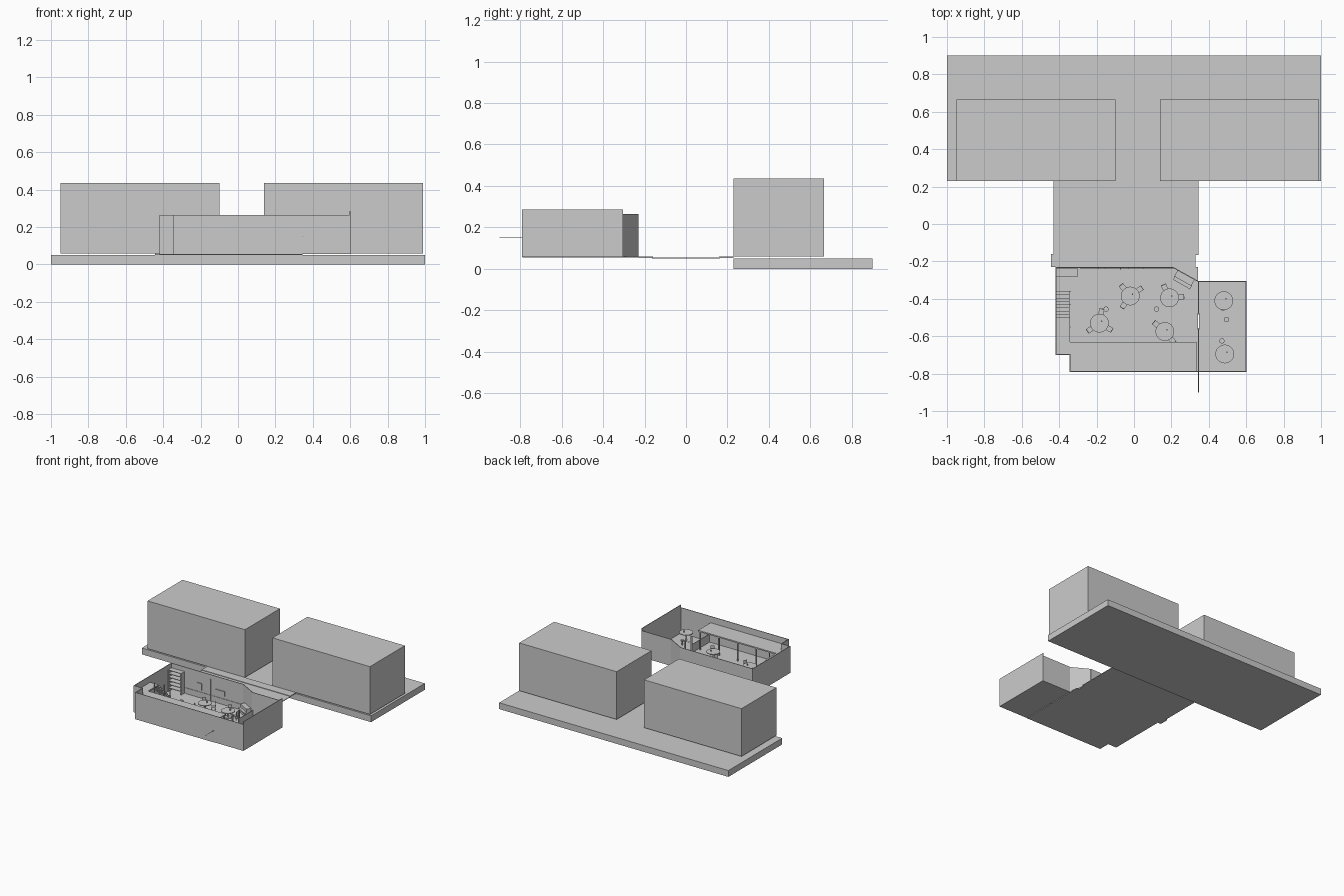
import bpy
from math import radians, cos, sin, atan2, hypot


def box(name, x0, x1, y0, y1, z0, z1, rot=0.0):
    bpy.ops.mesh.primitive_cube_add(
        size=1, location=((x0 + x1) / 2, (y0 + y1) / 2, (z0 + z1) / 2), rotation=(0, 0, rot))
    o = bpy.context.object
    o.name = name
    o.scale = (x1 - x0, y1 - y0, z1 - z0)
    return o


def cyl(name, x, y, z0, z1, r, sides=20):
    bpy.ops.mesh.primitive_cylinder_add(
        vertices=sides, radius=r, depth=z1 - z0, location=(x, y, (z0 + z1) / 2))
    o = bpy.context.object
    o.name = name
    bpy.ops.object.shade_smooth_by_angle()
    return o


def wall(name, p, q, z0, z1, t=0.005):
    cx, cy = (p[0] + q[0]) / 2, (p[1] + q[1]) / 2
    half = hypot(q[0] - p[0], q[1] - p[1]) / 2 + t / 2
    return box(name, cx - half, cx + half, cy - t / 2, cy + t / 2, z0, z1,
               atan2(q[1] - p[1], q[0] - p[0]))


# Far block with two plain buildings
box("far_ground_slab", -1, 1, 0.23, 0.90, 0, 0.05)
box("building_left", -0.95, -0.10, 0.23, 0.665, 0.058, 0.435)
box("building_right", 0.14, 0.99, 0.23, 0.665, 0.058, 0.435)

# Street between the buildings and the bar
box("road", -0.43, 0.345, -0.165, 0.165, 0.049, 0.054)
box("far_pavement", -0.43, 0.345, 0.16, 0.23, 0.051, 0.058)
box("near_pavement", -0.445, 0.33, -0.23, -0.16, 0.051, 0.06)

# Floors
FLOOR = 0.06
box("main_floor", -0.345, 0.343, -0.79, -0.30, 0.054, FLOOR)
box("left_floor", -0.42, -0.345, -0.70, -0.23, 0.054, FLOOR)
box("back_floor", -0.345, 0.343, -0.30, -0.23, 0.054, FLOOR)
box("side_room_floor", 0.348, 0.60, -0.79, -0.305, 0.056, 0.064)

# Outer walls, following the footprint
TOP = 0.265
path = [(0.598, -0.788), (-0.343, -0.788), (-0.343, -0.698), (-0.418, -0.698),
        (-0.418, -0.233), (0.21, -0.233), (0.343, -0.307), (0.598, -0.307)]
for i, (p, q) in enumerate(zip(path, path[1:])):
    wall(f"outer_wall_{i}", p, q, 0.056, TOP)
wall("side_room_wall", (0.598, -0.788), (0.598, -0.307), 0.078, 0.285)
wall("side_room_plinth", (0.598, -0.788), (0.598, -0.307), 0.056, 0.078)

# Low partition with a doorway between the rooms
for i, (a, b) in enumerate([(-0.785, -0.56), (-0.48, -0.31)]):
    wall(f"partition_{i}", (0.345, a), (0.345, b), FLOOR, 0.125, 0.004)
for i, y in enumerate((-0.56, -0.48)):
    box(f"door_post_{i}", 0.339, 0.349, y - 0.004, y + 0.004, FLOOR, 0.19)
rod = cyl("sign_rod", 0.345, -0.845, 0.09, 0.20, 0.0015, 8)
rod.rotation_euler = (radians(90), 0, 0)
rod.location.z = 0.15

# Balcony along the front and left, with posts
box("balcony_front", -0.345, 0.335, -0.787, -0.63, 0.205, 0.215)
box("balcony_left", -0.417, -0.343, -0.697, -0.50, 0.205, 0.215)
for i in range(5):
    x = -0.33 + i * 0.163
    box(f"balcony_post_{i}", x - 0.004, x + 0.004, -0.642, -0.634, FLOOR, 0.205)

# Stairs along the left wall
n = 8
for i in range(n):
    y = -0.36 - i * 0.0175
    z = FLOOR + (i + 1) * 0.145 / n
    box(f"stair_tread_{i}", -0.415, -0.345, y - 0.02, y, z - 0.005, z)
for i, (y, h) in enumerate([(-0.36, 0.12), (-0.43, 0.19), (-0.55, 0.25)]):
    box(f"stair_post_{i}", -0.345, -0.339, y - 0.003, y + 0.003, FLOOR, h)

# Tall shelf unit in the back left corner
for i in range(6):
    z = 0.085 + i * 0.028
    box(f"shelf_{i}", -0.414, -0.30, -0.28, -0.238, z, z + 0.005)
for i, x in enumerate((-0.414, -0.304)):
    box(f"shelf_side_{i}", x, x + 0.004, -0.28, -0.238, FLOOR, 0.23)

# Panels on the back wall
box("back_wall_lining", -0.29, 0.21, -0.239, -0.235, FLOOR, 0.105)
box("wall_picture_small", -0.19, -0.15, -0.241, -0.235, 0.12, 0.175)
box("wall_picture_wide", -0.03, 0.05, -0.241, -0.235, 0.125, 0.165)
box("wall_post", -0.075, -0.069, -0.243, -0.235, FLOOR, 0.23)

# Upright cabinet set against the slanted wall
a = radians(-30)
box("cabinet_body", 0.218, 0.322, -0.308, -0.268, FLOOR, 0.13, a)
box("cabinet_ledge", 0.208, 0.312, -0.325, -0.300, 0.095, 0.105, a)


def chair(x, y, ang):
    # ang points from the table outwards to the chair back
    w = 0.014
    box("chair_seat", x - w, x + w, y - w, y + w, 0.085, 0.09, ang)
    bx, by = x + cos(ang) * w, y + sin(ang) * w
    box("chair_back", bx - 0.002, bx + 0.002, by - w, by + w, 0.09, 0.125, ang)
    for u in (-1, 1):
        for v in (-1, 1):
            dx, dy = u * 0.012, v * 0.012
            lx = x + dx * cos(ang) - dy * sin(ang)
            ly = y + dx * sin(ang) + dy * cos(ang)
            box("chair_leg", lx - 0.0015, lx + 0.0015, ly - 0.0015, ly + 0.0015, FLOOR, 0.086, ang)


def table(x, y, r=0.05, top=0.115, chairs=()):
    cyl("table_top", x, y, top - 0.005, top, r, 32)
    cyl("table_stem", x, y, FLOOR, top - 0.004, 0.006, 12)
    cyl("table_foot", x, y, FLOOR, FLOOR + 0.005, 0.025, 20)
    cyl("table_glass", x + 0.012, y + 0.01, top, top + 0.014, 0.004, 10)
    for d in chairs:
        t = radians(d)
        chair(x + cos(t) * 0.063, y + sin(t) * 0.063, t)


# Main room tables with chairs, side room tables with stools
table(-0.02, -0.385, chairs=(130, 35, 235))
table(0.19, -0.395, chairs=(115, 5))
table(-0.185, -0.53, chairs=(80, 215, -30))
table(0.165, -0.575, chairs=(140, -50))
table(0.48, -0.41, top=0.135)
table(0.485, -0.695, top=0.135)
for x, y in [(0.475, -0.45), (0.495, -0.51), (0.47, -0.625), (-0.15, -0.455), (0.12, -0.455)]:
    cyl("stool_seat", x, y, 0.098, 0.105, 0.014, 16)
    cyl("stool_stem", x, y, FLOOR, 0.098, 0.004, 8)
    cyl("stool_foot", x, y, FLOOR, 0.064, 0.011, 16)
